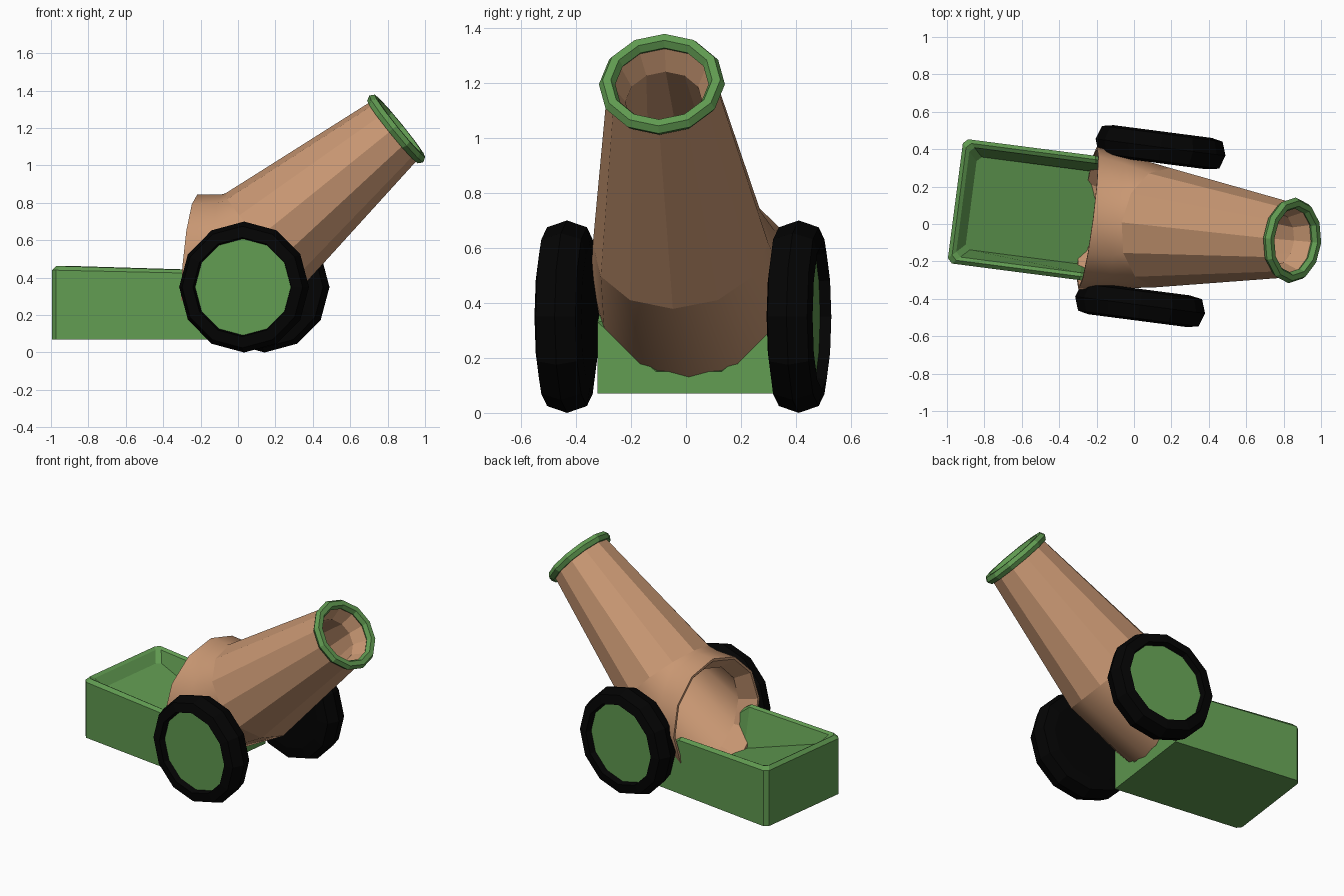
import bpy, bmesh, math
from mathutils import Vector, Matrix

if "Cube" in bpy.data.objects:
    bpy.data.objects.remove(bpy.data.objects["Cube"], do_unlink=True)

YAW = Matrix.Rotation(math.radians(-7.4), 4, 'Z')


def material(name, rgb):
    m = bpy.data.materials.new(name)
    m.use_nodes = True
    m.diffuse_color = (*rgb, 1)
    m.node_tree.nodes["Principled BSDF"].inputs["Base Color"].default_value = (*rgb, 1)
    return m


TAN = material("tan", (0.58, 0.31, 0.17))
GREEN = material("green", (0.12, 0.33, 0.083))
BLACK = material("black", (0.001, 0.001, 0.001))


def circle(center, axis, radius, sides=12):
    """Ring of points around an axis, with one point at the top."""
    axis = Vector(axis).normalized()
    side = axis.cross(Vector((0, 0, 1))).normalized()
    up = side.cross(axis)
    angles = [math.tau * i / sides for i in range(sides)]
    return [Vector(center) + radius * (math.cos(a) * side + math.sin(a) * up) for a in angles]


def loft(name, loops, mats, closed=False, smooth_bands=()):
    """Skin a row of loops; close it into a ring or cap both ends.
    The last cap takes the last material."""
    bm = bmesh.new()
    rows = [[bm.verts.new(p) for p in loop] for loop in loops]
    n = len(rows[0])
    for k in range(len(rows) if closed else len(rows) - 1):
        a, b = rows[k], rows[(k + 1) % len(rows)]
        for i in range(n):
            j = (i + 1) % n
            face = bm.faces.new((a[i], a[j], b[j], b[i]))
            face.smooth = k in smooth_bands
    if not closed:
        bm.faces.new(rows[0])
        bm.faces.new(rows[-1]).material_index = len(mats) - 1
    bmesh.ops.recalc_face_normals(bm, faces=bm.faces)
    for e in bm.edges:
        if len({f.smooth for f in e.link_faces}) > 1:
            e.smooth = False
    mesh = bpy.data.meshes.new(name)
    bm.to_mesh(mesh)
    bm.free()
    mesh.transform(YAW)
    for m in mats:
        mesh.materials.append(m)
    obj = bpy.data.objects.new(name, mesh)
    bpy.context.collection.objects.link(obj)
    return obj


# Hollow barrel: outer skin back to the flared breech, then the bore forward
aim = Vector((math.cos(math.radians(39)), 0.035, math.sin(math.radians(39)))).normalized()
belt_axis = (0.455, 0, 0.42)
mouth = Vector((0.85, 0.022, 1.195))
breech = Vector((-0.25, 0, 0.46))
loft("barrel", [
    circle(mouth, aim, 0.198),
    circle((0.152, 0, 0.615), belt_axis, 0.322),
    circle((-0.09, 0, 0.485), (1, 0, 0), 0.36),
    circle(breech, (1, 0, -0.078), 0.385),
    circle(breech, (1, 0, -0.078), 0.37),
    circle((-0.15, 0, 0.45), (1, 0, 0), 0.305),
    circle((0.152, 0, 0.615), belt_axis, 0.27),
    circle(mouth - aim * 0.1, aim, 0.14),
    circle(mouth, aim, 0.186),
], [TAN], closed=True, smooth_bands=(1, 2, 5))

# Muzzle ring
tube = 0.03
loft("muzzle_ring", [
    circle(mouth + aim * tube * math.sin(t), aim, 0.2 + tube * math.cos(t))
    for t in [math.tau * k / 6 for k in range(6)]
], [GREEN], closed=True)

# Wheels with recessed green hubs on the outside
PROFILE = [(-0.085, 0.255), (-0.073, 0.325), (0, 0.35), (0.073, 0.325), (0.085, 0.265), (0.045, 0.258)]
for name, s in (("left_wheel", 1), ("right_wheel", -1)):
    loft(name, [circle((0.088, s * (0.425 + off), 0.35), (0, 1, 0), r) for off, r in PROFILE],
         [BLACK, GREEN])


# Tray carriage: open box with a sloping floor, its front wall notched under the breech
def tray_loop(inset, z_rear, z_mid, z_front, z_notch):
    x, w, c, front = -0.963 + inset, 0.335 - inset, 0.025, -0.08 - inset
    half = [(x, w - c, z_rear), (x + c, w, z_rear), (-0.25, w, z_mid),
            (front, w, z_front), (front, 0.12, z_notch)]
    return [Vector(p) for p in half] + [Vector((px, -py, pz)) for px, py, pz in reversed(half)]


loft("carriage", [
    tray_loop(0, 0.07, 0.07, 0.07, 0.07),
    tray_loop(0, 0.44, 0.425, 0.33, 0.15),
    tray_loop(0.02, 0.462, 0.442, 0.335, 0.155),
    tray_loop(0.04, 0.45, 0.43, 0.325, 0.15),
    tray_loop(0.085, 0.39, 0.17, 0.11, 0.11),
], [GREEN])
